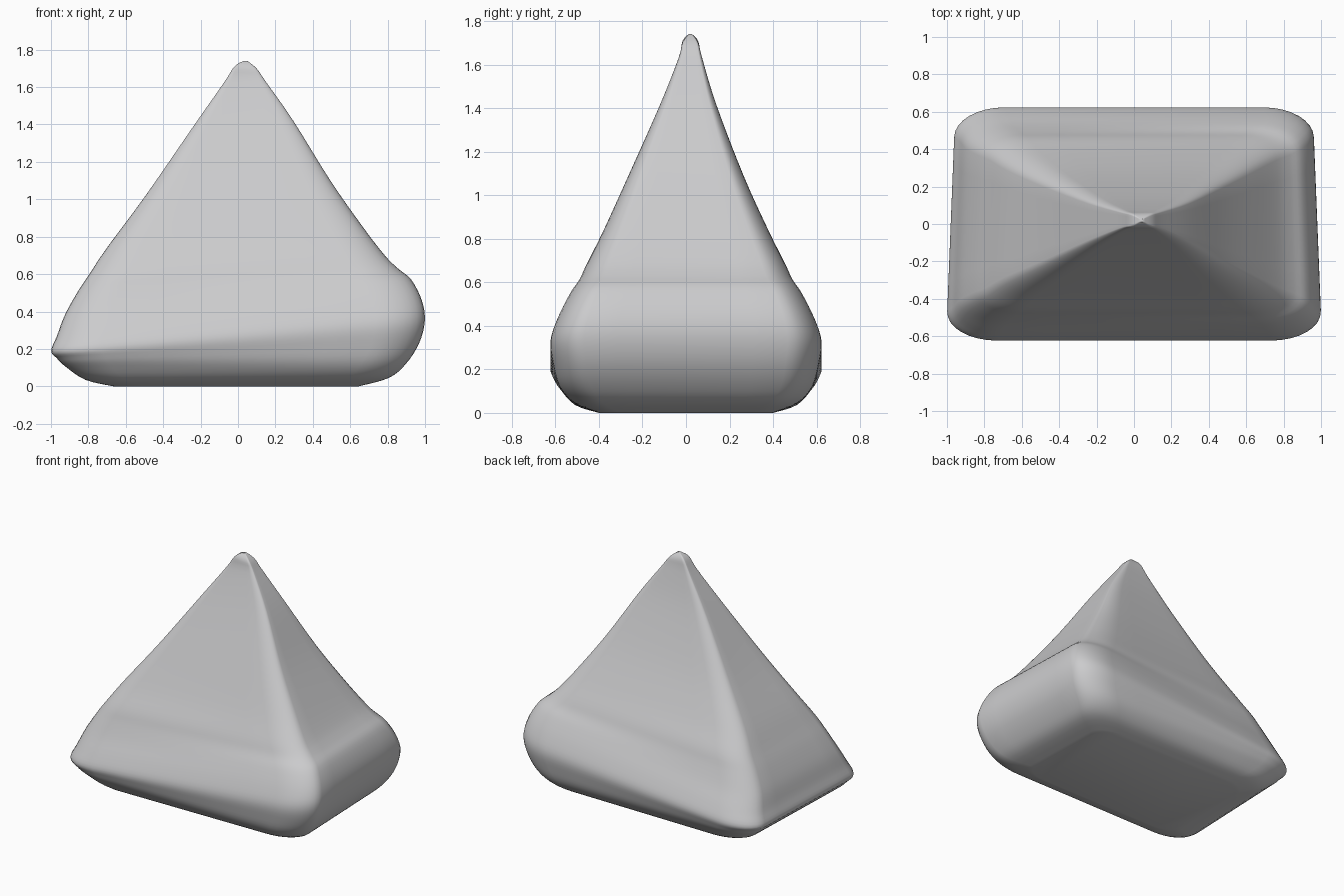
import bpy, bmesh, math
from mathutils import Vector

if "Cube" in bpy.data.objects:
    bpy.data.objects.remove(bpy.data.objects["Cube"])

# Levels: left z, left x, right z, right x, half depth, depth centre
LEVELS = [Vector(v) for v in (
    (0.00, -0.67, 0.00, 0.65, 0.40, 0.00),
    (0.035, -0.82, 0.045, 0.81, 0.51, 0.00),
    (0.11, -0.93, 0.12, 0.90, 0.58, 0.00),
    (0.15, -0.97, 0.23, 0.97, 0.61, 0.00),
    (0.19, -1.00, 0.35, 1.00, 0.623, 0.00),
    (0.27, -0.97, 0.46, 0.985, 0.59, 0.00),
    (0.38, -0.93, 0.57, 0.93, 0.535, 0.00),
    (0.50, -0.865, 0.63, 0.86, 0.49, 0.00),
    (0.60, -0.80, 0.70, 0.79, 0.455, 0.00),
    (0.75, -0.70, 0.85, 0.675, 0.38, 0.00),
    (1.02, -0.50, 1.10, 0.50, 0.265, 0.00),
    (1.38, -0.25, 1.42, 0.30, 0.13, 0.01),
    (1.62, -0.08, 1.63, 0.15, 0.055, 0.02),
    (1.71, -0.02, 1.70, 0.10, 0.036, 0.02),
    (1.74, 0.03, 1.74, 0.05, 0.008, 0.02))]


def spline(a, b, c, d, t):
    """Smooth interpolation between b and c."""
    return 0.5 * (2 * b + (c - a) * t + (2 * a - 5 * b + 4 * c - d) * t * t
                  + (3 * b - a - 3 * c + d) * t ** 3)


def rounded_rectangle(rx=0.27, ry=0.25, steps=8, side=6):
    """Unit outline with elliptical corners, counter-clockwise."""
    corners = []
    for q, (sx, sy) in enumerate(((1, 1), (-1, 1), (-1, -1), (1, -1))):
        for i in range(steps + 1):
            a = math.pi / 2 * (q + i / steps)
            corners.append((sx * (1 - rx) + rx * math.cos(a), sy * (1 - ry) + ry * math.sin(a)))
    out = []
    for i, p in enumerate(corners):
        out.append(p)
        if i % (steps + 1) == steps:
            n = corners[(i + 1) % len(corners)]
            out += [(p[0] + (n[0] - p[0]) * k / side, p[1] + (n[1] - p[1]) * k / side)
                    for k in range(1, side)]
    return out


# Finer levels along the body
fine, last = [], len(LEVELS) - 1
for i in range(last):
    a, b, c, d = (LEVELS[max(0, min(last, i + k))] for k in (-1, 0, 1, 2))
    fine += [spline(a, b, c, d, s / 4) for s in range(4)]
fine.append(LEVELS[-1])

# Body: tilted rings lofted from base to tip, slightly narrower at the back
bm = bmesh.new()
rings = []
for zl, xl, zr, xr, hy, cy in fine:
    ring = []
    for u, v in rounded_rectangle():
        y = cy + v * hy
        x = (xl + xr) / 2 + u * (xr - xl) / 2 * (0.98 - 0.04 * y)
        z = zl + (zr - zl) * (u + 1) / 2
        ring.append(bm.verts.new((x, y, max(0, z))))
    rings.append(ring)
n = len(rings[0])
for lo, hi in zip(rings, rings[1:]):
    for j in range(n):
        k = (j + 1) % n
        bm.faces.new((lo[j], lo[k], hi[k], hi[j]))
bm.faces.new(rings[-1])
bm.faces.new(rings[0][::-1])
bmesh.ops.recalc_face_normals(bm, faces=bm.faces)

mesh = bpy.data.meshes.new("pyramid_body")
bm.to_mesh(mesh)
bm.free()
body = bpy.data.objects.new("pyramid_body", mesh)
bpy.context.collection.objects.link(body)

grey = bpy.data.materials.new("light_grey")
grey.diffuse_color = (0.6, 0.6, 0.61, 1)
grey.use_nodes = True
grey.node_tree.nodes["Principled BSDF"].inputs["Base Color"].default_value = grey.diffuse_color
mesh.materials.append(grey)

bpy.context.view_layer.objects.active = body
body.select_set(True)
bpy.ops.object.shade_smooth_by_angle(angle=math.radians(40))
